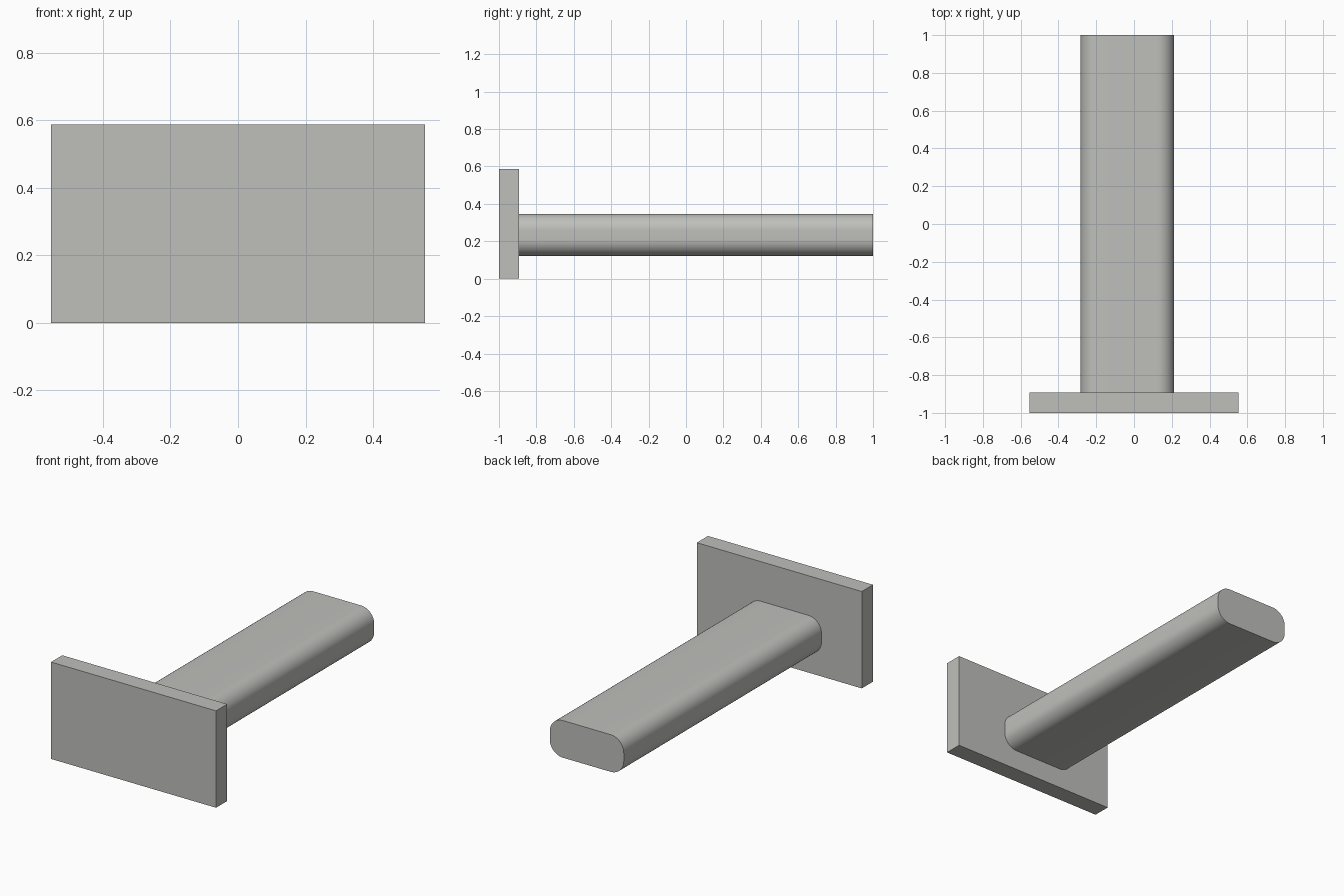
import bpy, bmesh, math

if "Cube" in bpy.data.objects:
    bpy.data.objects.remove(bpy.data.objects["Cube"])

grey = bpy.data.materials.new("light grey")
grey.diffuse_color = (0.52, 0.52, 0.50, 1)
grey.use_nodes = True
grey.node_tree.nodes["Principled BSDF"].inputs["Base Color"].default_value = grey.diffuse_color


def extrude_profile(name, points, y0, y1):
    """Extrude a closed x-z profile along y."""
    bm = bmesh.new()
    face = bm.faces.new([bm.verts.new((x, y0, z)) for x, z in points])
    ext = bmesh.ops.extrude_face_region(bm, geom=[face], use_keep_orig=True)
    verts = [v for v in ext["geom"] if isinstance(v, bmesh.types.BMVert)]
    bmesh.ops.translate(bm, verts=verts, vec=(0, y1 - y0, 0))
    bmesh.ops.recalc_face_normals(bm, faces=bm.faces)
    mesh = bpy.data.meshes.new(name)
    bm.to_mesh(mesh)
    bm.free()
    mesh.materials.append(grey)
    obj = bpy.data.objects.new(name, mesh)
    bpy.context.collection.objects.link(obj)
    return obj


def rounded_rect(x0, x1, z0, z1, r, steps=14):
    """Counter-clockwise rounded rectangle outline."""
    centres = [(x1 - r, z1 - r), (x0 + r, z1 - r), (x0 + r, z0 + r), (x1 - r, z0 + r)]
    pts = []
    for i, (cx, cz) in enumerate(centres):
        for s in range(steps + 1):
            a = math.pi / 2 * (i + s / steps)
            pts.append((cx + r * math.cos(a), cz + r * math.sin(a)))
    return pts


# Flat rectangular front plate
W, H = 0.553, 0.587
extrude_profile("front_plate", [(-W, 0), (W, 0), (W, H), (-W, H)], -1.0, -0.893)

# Long rounded bar, set slightly off centre behind the plate
bar = extrude_profile("rounded_bar", rounded_rect(-0.283, 0.213, 0.122, 0.347, 0.088), -0.893, 1.0)
bpy.context.view_layer.objects.active = bar
bar.select_set(True)
bpy.ops.object.shade_smooth_by_angle(angle=math.radians(30))
